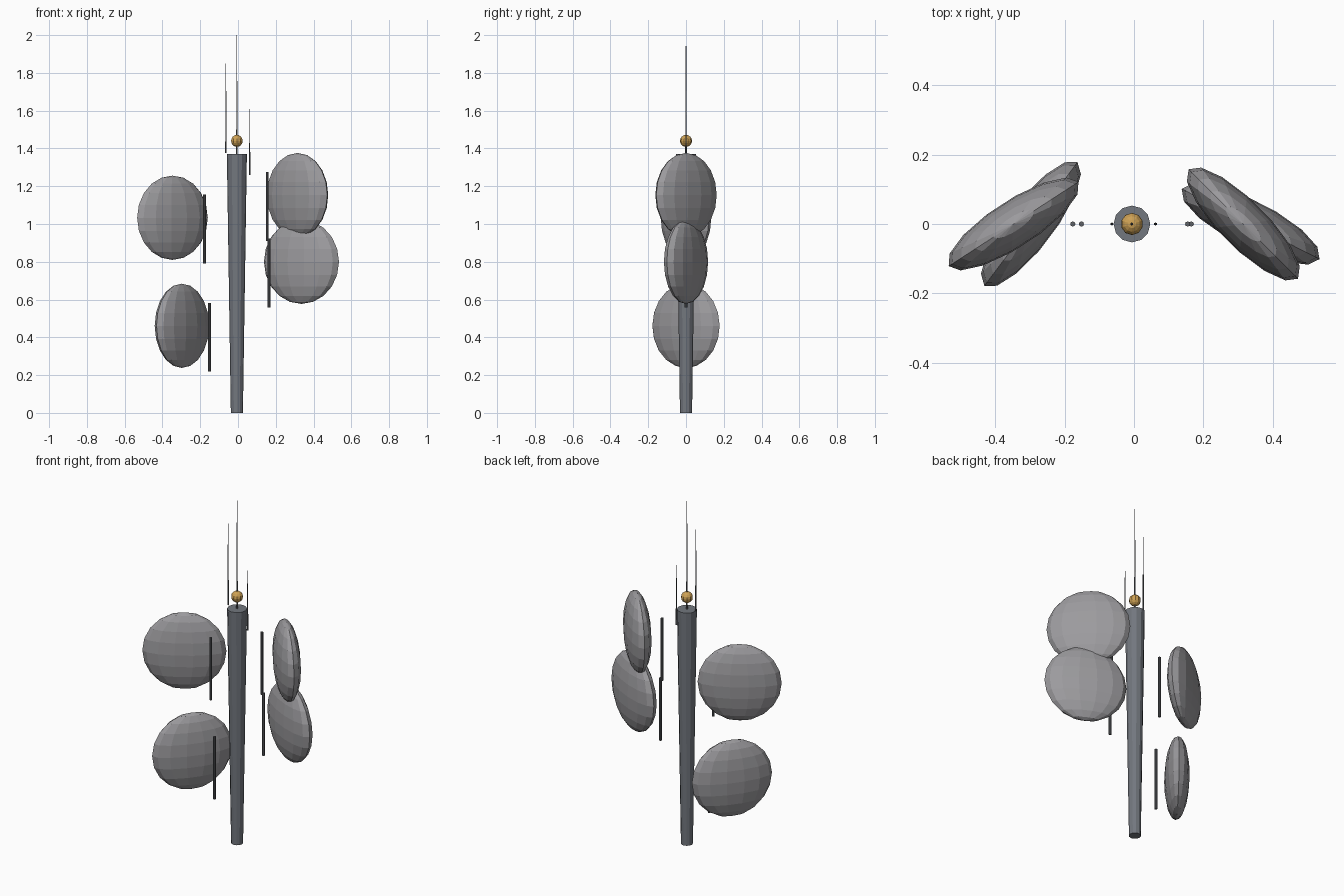
import bpy
from math import radians

cube = bpy.data.objects.get("Cube")
if cube:
    bpy.data.objects.remove(cube, do_unlink=True)


def material(name, rgb):
    m = bpy.data.materials.new(name)
    m.use_nodes = True
    m.diffuse_color = (*rgb, 1)
    m.node_tree.nodes["Principled BSDF"].inputs["Base Color"].default_value = (*rgb, 1)
    return m


STEEL = material("blue grey steel", (0.17, 0.185, 0.21))
PANEL = material("light grey", (0.33, 0.325, 0.34))
DARK = material("dark grey", (0.12, 0.125, 0.135))
GOLD = material("gold", (0.62, 0.36, 0.09))
MAST_X = -0.006


def finish(name, mat):
    ob = bpy.context.object
    ob.name = name
    ob.data.materials.append(mat)
    return ob


def column(name, mat, x, z0, z1, r0, r1, sides):
    bpy.ops.mesh.primitive_cone_add(vertices=sides, radius1=r0, radius2=r1,
                                    depth=z1 - z0, location=(x, 0, (z0 + z1) / 2))
    return finish(name, mat)


def ball(name, mat, x, z, r, segments, rings):
    bpy.ops.mesh.primitive_uv_sphere_add(segments=segments, ring_count=rings,
                                         radius=r, location=(x, 0, z))
    return finish(name, mat)


# Tapered mast, wider at the top, with a beacon ball
column("mast", STEEL, MAST_X, 0, 1.37, 0.032, 0.053, 12)
ball("beacon", GOLD, MAST_X, 1.44, 0.032, 10, 8)

# Needle antennas
for name, x, z0, z1 in (("centre_antenna", MAST_X, 1.37, 2.0),
                        ("right_antenna", -0.064, 1.375, 1.85),
                        ("left_antenna", 0.062, 1.26, 1.61)):
    column(name, DARK, x, z0, z1, 0.0045, 0.001, 6)

# Flattened dishes, each with an upright rod halfway to the mast
for name, x, z, turn in (("upper_right", -0.347, 1.033, 33),
                         ("lower_right", -0.297, 0.461, 53),
                         ("upper_left", 0.315, 1.153, -45),
                         ("lower_left", 0.336, 0.80, -27)):
    dish = ball(name + "_dish", PANEL, x, z, 0.223, 14, 10)
    dish.scale.x = 0.3
    dish.rotation_euler.z = radians(turn + 90)
    column(name + "_rod", DARK, (x + MAST_X) / 2, z - 0.243, z + 0.122, 0.0075, 0.0075, 8)
